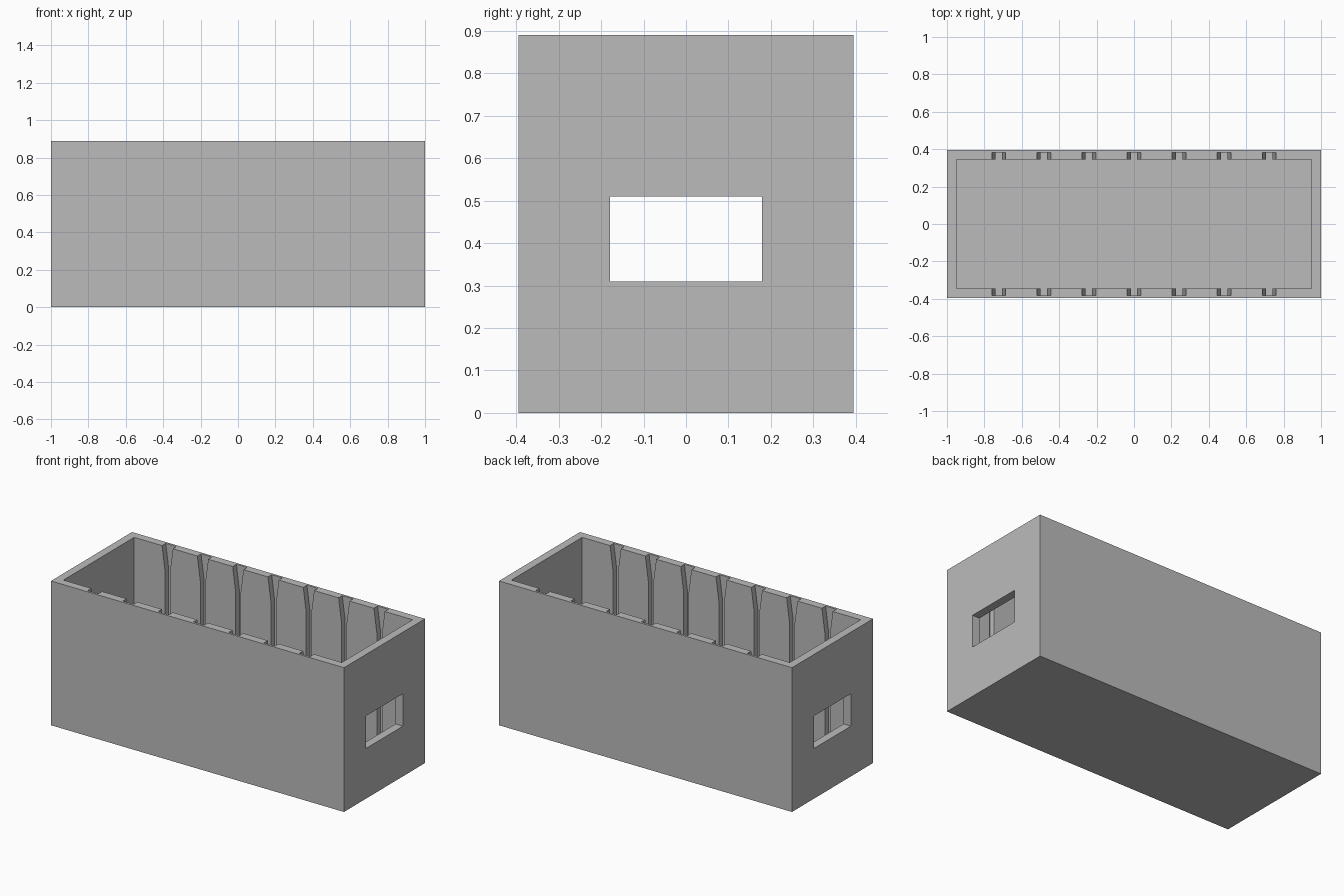
import bpy
import bmesh

cube = bpy.data.objects.get("Cube")
if cube:
    bpy.data.objects.remove(cube, do_unlink=True)

HALF_X, HALF_Y, HEIGHT = 1.0, 0.395, 0.89
WALL, FLOOR = 0.05, 0.05
TOP = HEIGHT + 0.1          # cutters reach past the rim

grey = bpy.data.materials.new("plain grey")
grey.use_nodes = True
grey.diffuse_color = (0.5, 0.5, 0.5, 1)
grey.node_tree.nodes["Principled BSDF"].inputs["Base Color"].default_value = (0.5, 0.5, 0.5, 1)


def prisms(name, profiles, half_y):
    """Closed prisms: x-z outlines extruded from -half_y to +half_y."""
    bm = bmesh.new()
    for outline in profiles:
        face = bm.faces.new([bm.verts.new((x, -half_y, z)) for x, z in outline])
        side = bmesh.ops.extrude_face_region(bm, geom=[face])["geom"]
        moved = [v for v in side if isinstance(v, bmesh.types.BMVert)]
        bmesh.ops.translate(bm, verts=moved, vec=(0, 2 * half_y, 0))
    bmesh.ops.recalc_face_normals(bm, faces=bm.faces)
    mesh = bpy.data.meshes.new(name)
    bm.to_mesh(mesh)
    bm.free()
    mesh.materials.append(grey)
    obj = bpy.data.objects.new(name, mesh)
    bpy.context.scene.collection.objects.link(obj)
    return obj


def rect(half_x, low, high):
    return [(-half_x, low), (half_x, low), (half_x, high), (-half_x, high)]


def slot(x, wide=0.037, narrow=0.017, neck=0.15):
    """Straight slot that flares open at the rim."""
    right = [(narrow, FLOOR), (narrow, HEIGHT - neck), (wide, HEIGHT), (wide, TOP)]
    left = [(-dx, z) for dx, z in reversed(right)]
    return [(x + dx, z) for dx, z in right + left]


def cut(target, cutter):
    cutter.hide_render = True
    mod = target.modifiers.new("cut", 'BOOLEAN')
    mod.operation = 'DIFFERENCE'
    mod.solver = 'EXACT'
    mod.object = cutter
    bpy.context.view_layer.update()
    graph = bpy.context.evaluated_depsgraph_get()
    result = bpy.data.meshes.new_from_object(target.evaluated_get(graph))
    target.modifiers.clear()
    target.data = result
    bpy.data.objects.remove(cutter, do_unlink=True)


# Outer block
box = prisms("slotted_box", [rect(HALF_X, 0, HEIGHT)], HALF_Y)

# Open cavity
cut(box, prisms("cavity_cutter", [rect(HALF_X - WALL, FLOOR, TOP)], HALF_Y - WALL))

# Seven pairs of facing slots in the long walls
cut(box, prisms("slot_cutter", [slot(0.241 * i) for i in range(-3, 4)], 0.381))

# Window through both end walls
cut(box, prisms("window_cutter", [rect(HALF_X + 0.1, 0.31, 0.51)], 0.179))
